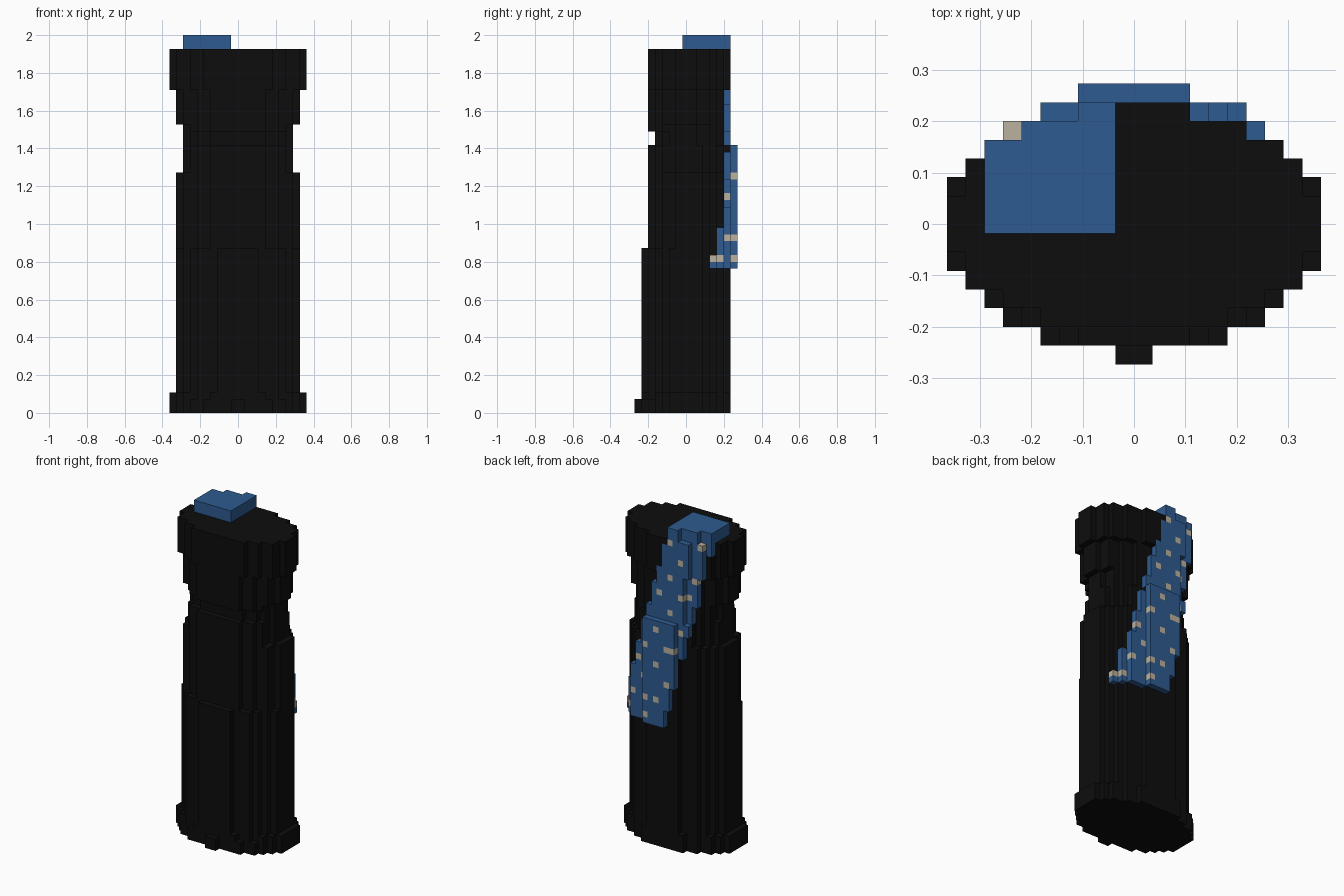
import bpy
import math
from mathutils import Vector

cube = bpy.data.objects.get("Cube")
if cube:
    bpy.data.objects.remove(cube, do_unlink=True)

UNIT = 2 / 55  # edge of one block


def make_material(name, rgb):
    mat = bpy.data.materials.new(name)
    mat.use_nodes = True
    mat.diffuse_color = (*rgb, 1)
    mat.node_tree.nodes["Principled BSDF"].inputs["Base Color"].default_value = (*rgb, 1)
    return mat


black = make_material("black", (0.004, 0.004, 0.004))
blue = make_material("blue", (0.027, 0.105, 0.28))
beige = make_material("beige", (0.5, 0.44, 0.34))

# Column sections: top layer, half width, front depth, back depth (in blocks)
SECTIONS = [
    (2, 10, 7, 6.5), (3, 10, 6.5, 6.5), (24, 9, 6.5, 6.5), (35, 9, 5.7, 6.5),
    (39, 8, 5.7, 6.5), (41, 8, 4.7, 5.7), (42, 8, 5.7, 5.7),
    (47, 9, 5.7, 5.7), (53, 10, 5.7, 6.3),
]


def section(z):
    return next(s for s in SECTIONS if z < s[0])


def half_width(a, b, y):
    """Rounded half width of an ellipse row; a short nub at its tip."""
    if abs(y) > b:
        return 0
    return max(1, round(a * math.sqrt(1 - (y / b) ** 2)))


# Black column, stacked from elliptical layers
body = set()
for z in range(53):
    _, a, front, back = section(z)
    for y in range(-7, 8):
        w = half_width(a, front if y < 0 else back, y)
        body.update((x, y, z) for x in range(-w, w))

# Slanted blue strip, one block thick, running down the back
DOTS = {
    22: (2, 6, 7), 25: (0, 2, 5), 28: (-2, 3), 31: (0, 4), 34: (-3, -2, 2),
    37: (-4, 0), 40: (-2,), 43: (-5, -4, 0), 46: (-7, -6, -2),
    49: (-4,), 52: (-7, -2),
}
strip, dots = set(), set()
for z in range(21, 53):
    _, a, _, back = section(z)
    depth = min(back, 5.7) if z >= 39 else back
    low, high = round(-1 - 0.22 * (z - 21)), round(8 - 0.28 * (z - 21))
    for x in range(low, high):
        reach = x + 1 if x >= 0 else -x
        y = max(r for r in range(8) if half_width(a, depth, r) >= reach) + 1
        strip.add((x, y, z))
        if x in DOTS.get(z, ()):
            dots.add((x, y, z))

# Flat blue block on top, stepped along its back edge
for x in range(-8, -1):
    back_row = 4 if x < -6 else 5 if x < -3 else 6
    strip.update((x, y, z) for y in range(0, back_row + 1) for z in (53, 54))
body -= strip
filled = body | strip


def build_blocks(name, cells, materials, marked=()):
    """Mesh the outer faces of a set of blocks."""
    verts, faces, slots = {}, [], []
    for cell in sorted(cells):
        centre = Vector(cell) + Vector((0.5, 0, 0.5))
        for axis in range(3):
            for sign in (-1, 1):
                neighbour = list(cell)
                neighbour[axis] += sign
                if tuple(neighbour) in filled:
                    continue
                u, v = (axis + 1) % 3, (axis + 2) % 3
                ring = []
                for du, dv in ((-1, -1), (1, -1), (1, 1), (-1, 1))[::sign]:
                    p = centre.copy()
                    p[axis] += sign / 2
                    p[u] += du / 2
                    p[v] += dv / 2
                    ring.append(verts.setdefault(tuple(p * UNIT), len(verts)))
                faces.append(ring)
                slots.append(1 if cell in marked else 0)
    mesh = bpy.data.meshes.new(name)
    mesh.from_pydata(list(verts), [], faces)
    for mat in materials:
        mesh.materials.append(mat)
    for poly, slot in zip(mesh.polygons, slots):
        poly.material_index = slot
    mesh.update()
    obj = bpy.data.objects.new(name, mesh)
    bpy.context.collection.objects.link(obj)
    return obj


build_blocks("column", body, [black])
build_blocks("spotted_strip", strip, [blue, beige], dots)
